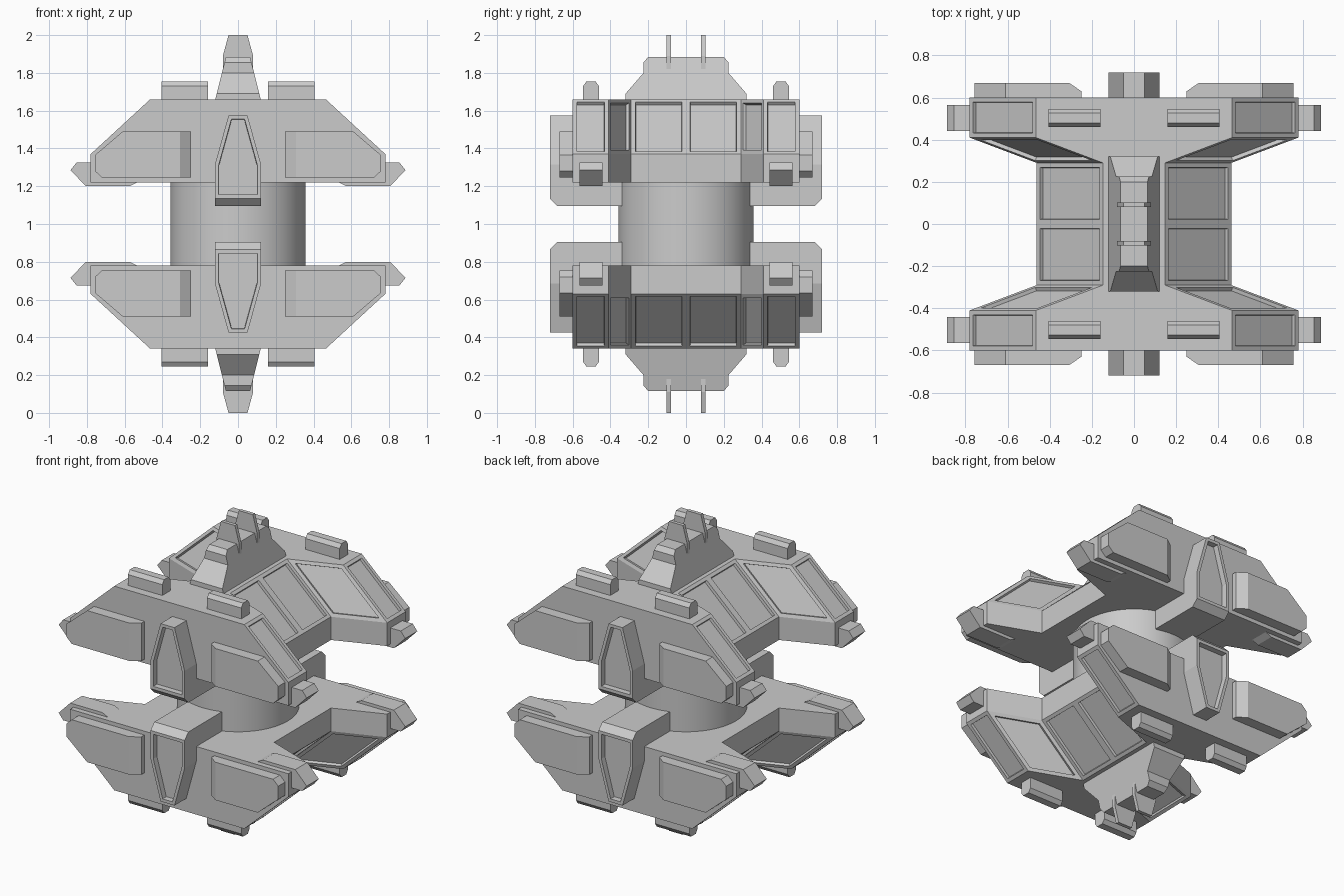
import bpy, bmesh

if "Cube" in bpy.data.objects:
    bpy.data.objects.remove(bpy.data.objects["Cube"])


def loft(name, loops, mirror=(False, False, True), panel=None, frame=0.02, depth=0.015):
    """Skin matching 3D loops into a closed solid, recess chosen faces, mirror about (0, 0, 1)."""
    bm = bmesh.new()
    rings = [[bm.verts.new((x, y, z - 1)) for x, y, z in loop] for loop in loops]
    n = len(rings[0])
    for a, b in zip(rings, rings[1:]):
        for i in range(n):
            j = (i + 1) % n
            bm.faces.new((a[i], a[j], b[j], b[i]))
    bm.faces.new(rings[0])
    bm.faces.new(rings[-1])
    bmesh.ops.recalc_face_normals(bm, faces=bm.faces)
    bm.normal_update()
    if panel:
        faces = [f for f in bm.faces if panel(f)]
        bmesh.ops.inset_individual(bm, faces=faces, thickness=frame, use_even_offset=True)
        bm.normal_update()
        bmesh.ops.inset_individual(bm, faces=faces, thickness=0.002, depth=-depth, use_even_offset=True)
    mesh = bpy.data.meshes.new(name)
    bm.to_mesh(mesh)
    bm.free()
    ob = bpy.data.objects.new(name, mesh)
    ob.location.z = 1
    bpy.context.collection.objects.link(ob)
    mod = ob.modifiers.new("Mirror", 'MIRROR')
    mod.use_axis = mirror
    mod.use_mirror_merge = False
    return ob


ALL = (True, True, True)
FRONT_BACK = (False, True, True)

# H-shaped hull with sloped, panelled flanks
def section(y, w):
    return [(-w, y, 1.22), (w, y, 1.22), (w, y, 1.37),
            (w - 0.315, y, 1.66), (0.315 - w, y, 1.66), (-w, y, 1.37)]

stations = [(-0.6, 0.78), (-0.41, 0.78), (-0.29, 0.462), (0, 0.462),
            (0.29, 0.462), (0.41, 0.78), (0.6, 0.78)]
loft("hull", [section(y, w) for y, w in stations],
     panel=lambda f: 0.1 < f.normal.z < 0.95, frame=0.022, depth=0.018)

# Round core joining the two hulls
bpy.ops.mesh.primitive_cylinder_add(vertices=64, radius=0.358, depth=0.5, location=(0, 0, 1))
bpy.context.object.name = "core"
bpy.ops.object.shade_smooth_by_angle()

# Dorsal ridge, narrowing upwards
ridge = [(-0.32, 1.65), (-0.32, 1.69), (-0.225, 1.80), (-0.225, 1.855), (-0.2, 1.885)]
ridge += [(-y, z) for y, z in reversed(ridge)]
half = lambda z: 0.12 - 0.25 * (z - 1.66)
loft("ridge", [[(s * half(z), y, z) for y, z in ridge] for s in (-1, 1)])

# Thin upright plates on the ridge
plate = [(-0.08, 1.80), (0.08, 1.80), (0.08, 1.89), (0.05, 2.0), (-0.05, 2.0), (-0.08, 1.89)]
loft("ridge_plate", [[(x, y, z) for x, z in plate] for y in (-0.103, -0.08)], FRONT_BACK)

# Tapered nose housings with a recessed face
def nose(y, bottom):
    return [(-0.122, y, bottom), (0.122, y, bottom), (0.122, y, 1.315),
            (0.05, y, 1.575), (-0.05, y, 1.575), (-0.122, y, 1.315)]

loft("nose_housing", [nose(-0.72, 1.135), nose(-0.68, 1.095), nose(-0.34, 1.095)],
     FRONT_BACK, panel=lambda f: f.normal.y < -0.99, frame=0.02, depth=0.035)

# Armour pads on the front and back faces, bevelled on the inner edge
def pad(y, x):
    return [(x, y, 1.245), (x, y, 1.49), (0.61, y, 1.49), (0.757, y, 1.365),
            (0.757, y, 1.28), (0.72, y, 1.245)]

loft("armour_pad", [pad(-0.59, 0.25), pad(-0.63, 0.25), pad(-0.67, 0.308)], ALL)

# Pointed tips at the arm ends
tip = [(0.53, 1.222), (0.575, 1.20), (0.805, 1.20), (0.887, 1.285), (0.855, 1.325), (0.70, 1.325)]
loft("arm_tip", [[(x, y, z) for x, z in tip] for y in (-0.565, -0.442)], ALL)

# Chamfered bars on the roof
bar = [(-0.042, 1.65), (0.042, 1.65), (0.042, 1.73), (0.024, 1.755), (-0.024, 1.755), (-0.042, 1.73)]
loft("roof_bar", [[(x, y - 0.503, z) for y, z in bar] for x in (0.16, 0.405)], ALL)
